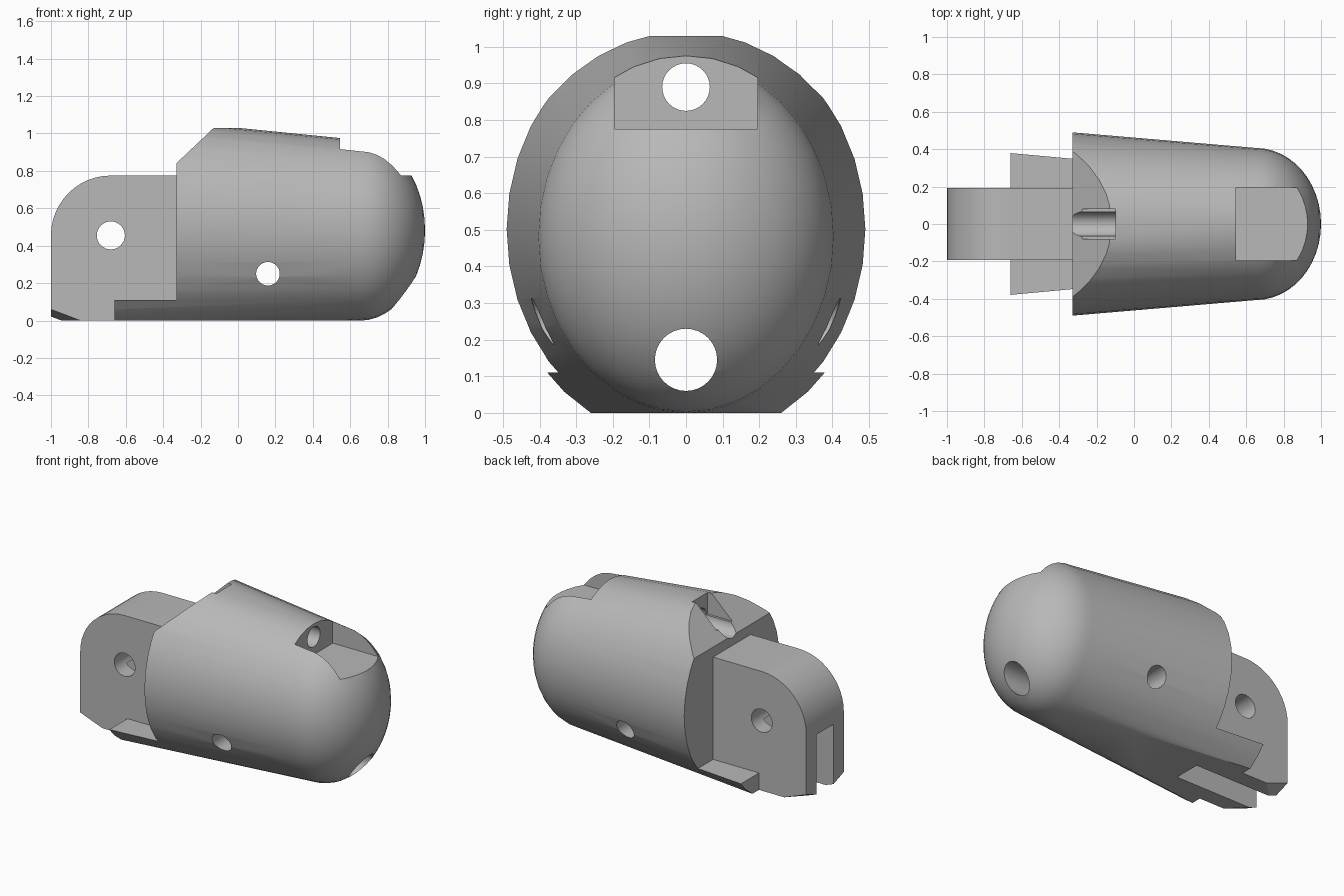
import bpy, bmesh, math
from mathutils import Matrix

if "Cube" in bpy.data.objects:
    bpy.data.objects.remove(bpy.data.objects["Cube"])

grey = bpy.data.materials.new("plain grey")
grey.diffuse_color = (0.48, 0.48, 0.48, 1)
grey.use_nodes = True
grey.node_tree.nodes["Principled BSDF"].inputs["Base Color"].default_value = grey.diffuse_color


def make_object(name, bm):
    bmesh.ops.recalc_face_normals(bm, faces=bm.faces)
    me = bpy.data.meshes.new(name)
    bm.to_mesh(me)
    bm.free()
    me.materials.append(grey)
    ob = bpy.data.objects.new(name, me)
    bpy.context.collection.objects.link(ob)
    return ob


def prism(name, profile, half_y):
    """Extrude an xz outline symmetrically along y."""
    bm = bmesh.new()
    a = [bm.verts.new((x, -half_y, z)) for x, z in profile]
    b = [bm.verts.new((x, half_y, z)) for x, z in profile]
    bm.faces.new(a)
    bm.faces.new(b)
    for i in range(len(a)):
        j = (i + 1) % len(a)
        bm.faces.new((a[i], a[j], b[j], b[i]))
    return make_object(name, bm)


def box(name, x0, x1, half_y, z0, z1):
    return prism(name, [(x0, z0), (x1, z0), (x1, z1), (x0, z1)], half_y)


def rod(name, axis, centre, radius, length):
    bm = bmesh.new()
    turn = Matrix.Rotation(math.pi / 2, 4, 'Y' if axis == 'x' else 'X')
    bmesh.ops.create_cone(bm, cap_ends=True, segments=32, radius1=radius,
                          radius2=radius, depth=length,
                          matrix=Matrix.Translation(centre) @ turn)
    return make_object(name, bm)


# tapered oval shell with a domed tip
N = 36
DOME_X, DOME_LEN, DOME_STEPS = 0.65, 0.35, 12


def section(x):
    top, bottom = 1.03 - 0.1 * x, -0.04 + 0.06 * x
    return (top + bottom) / 2, 0.462 - 0.085 * x, (top - bottom) / 2


stations = [(x, *section(x)) for x in (-0.72, DOME_X)]
zc, ry, rz = section(DOME_X)
for i in range(1, DOME_STEPS):
    t = math.pi / 2 * i / DOME_STEPS
    stations.append((DOME_X + DOME_LEN * math.sin(t), zc,
                     ry * math.cos(t), rz * math.cos(t)))
bm = bmesh.new()
rings = []
for x, c, a, b in stations:
    rings.append([bm.verts.new((x, a * math.sin(2 * math.pi * k / N),
                                c + b * math.cos(2 * math.pi * k / N)))
                  for k in range(N)])
bm.faces.new(rings[0])
for r, s in zip(rings, rings[1:]):
    for k in range(N):
        j = (k + 1) % N
        bm.faces.new((r[k], r[j], s[j], s[k]))
tip = bm.verts.new((DOME_X + DOME_LEN, 0, zc))
for k in range(N):
    bm.faces.new((rings[-1][k], rings[-1][(k + 1) % N], tip))
body = make_object("finger_segment", bm)

# side outline that trims the shell: flat base, rear ledge, sloped shoulder
trim = prism("trim_outline", [(-0.66, 0), (1.1, 0), (1.1, 1.03), (-0.13, 1.03),
                              (-0.33, 0.84), (-0.33, 0.11), (-0.66, 0.11)], 0.8)

# hinge tang with rounded top corner
arc = [(-0.68 - 0.32 * math.sin(math.pi / 2 * i / 12),
        0.455 + 0.32 * math.cos(math.pi / 2 * i / 12)) for i in range(13)]
tang = prism("hinge_tang", [(-0.2, 0), (-0.2, 0.775)] + arc + [(-1, 0)], 0.193)

steps = [('INTERSECT', trim), ('UNION', tang)]
cutters = [
    box("fingertip_notch", 0.545, 1.2, 0.195, 0.775, 1.3),
    box("shoulder_pocket", -0.28, -0.1, 0.08, 0.89, 1.3),
    box("tang_slot", -1.1, -0.4, 0.088, -0.1, 0.41),
    rod("upper_cord_hole", 'x', (0.1, 0, 0.89), 0.065, 1.2),
    rod("lower_cord_hole", 'x', (0.33, 0, 0.145), 0.085, 1.56),
    rod("hinge_pin_hole", 'y', (-0.68, 0, 0.455), 0.075, 2),
    rod("side_pin_hole", 'y', (0.16, 0, 0.25), 0.063, 2),
]

# angled corner cuts under the tang
for s in (-1, 1):
    bm = bmesh.new()
    v = [bm.verts.new(p) for p in ((-1.05, s * 0.25, -0.1), (-1.05, s * 0.25, 0.099),
                                   (-0.52, s * 0.25, -0.1), (-1.05, s * -0.297, -0.1))]
    for f in ((0, 1, 2), (0, 1, 3), (0, 2, 3), (1, 2, 3)):
        bm.faces.new([v[i] for i in f])
    cutters.append(make_object("tang_corner_cut", bm))
steps += [('DIFFERENCE', c) for c in cutters]

# combine everything into one solid
for op, other in steps:
    m = body.modifiers.new(other.name, 'BOOLEAN')
    m.operation, m.object, m.solver = op, other, 'EXACT'
dg = bpy.context.evaluated_depsgraph_get()
body_mesh = bpy.data.meshes.new_from_object(body.evaluated_get(dg))
body.modifiers.clear()
body.data = body_mesh
for _, other in steps:
    bpy.data.objects.remove(other, do_unlink=True)

bpy.context.view_layer.objects.active = body
body.select_set(True)
bpy.ops.object.shade_smooth_by_angle(angle=math.radians(25))
